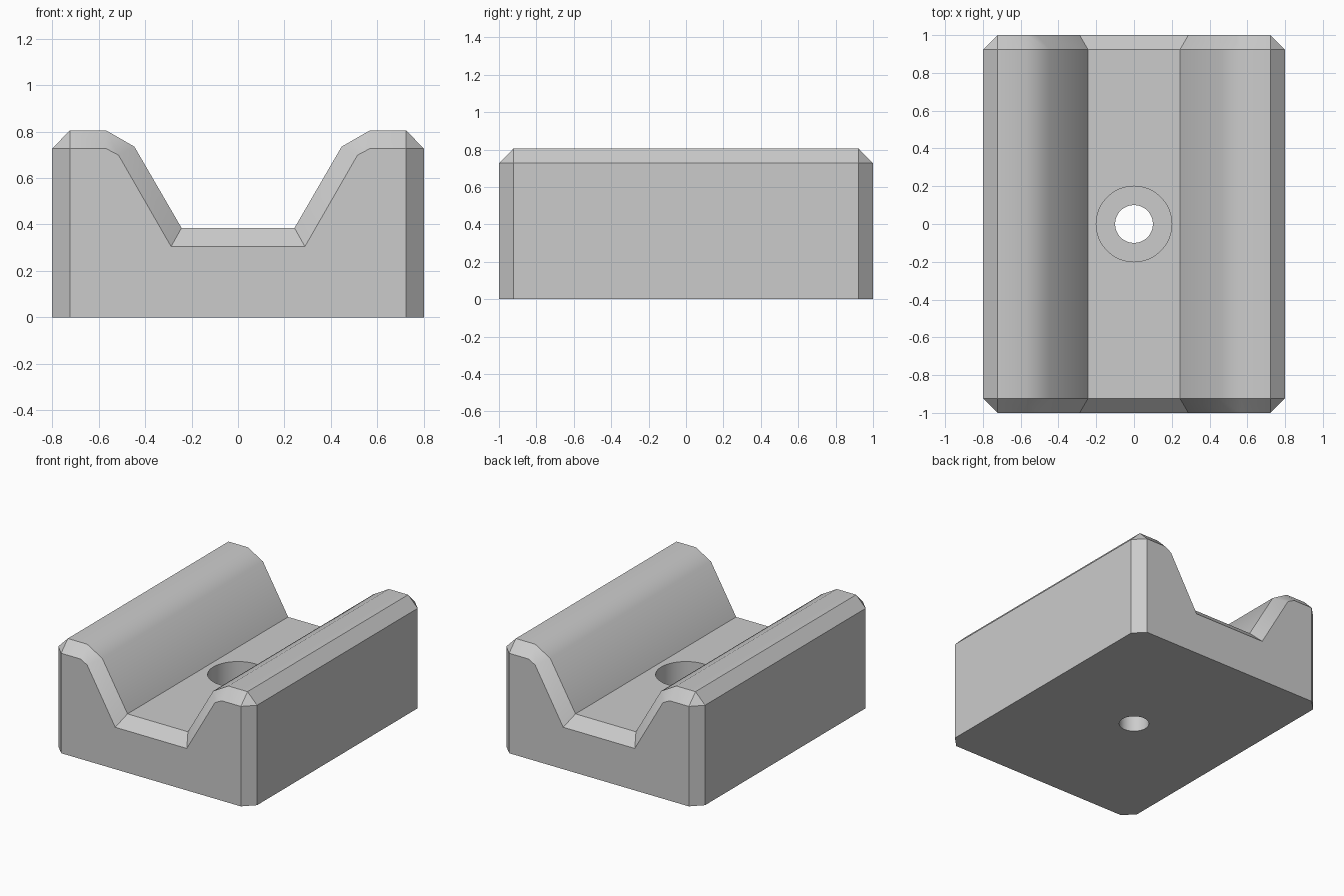
import bpy, bmesh, math

if "Cube" in bpy.data.objects:
    bpy.data.objects.remove(bpy.data.objects["Cube"])

grey = bpy.data.materials.new("plain_grey")
grey.diffuse_color = (0.6, 0.6, 0.6, 1)
grey.use_nodes = True
grey.node_tree.nodes["Principled BSDF"].inputs["Base Color"].default_value = grey.diffuse_color

# Right half of the grooved cross-section (x, z), full size and chamfered end
full = [(0.8, 0), (0.8, 0.727), (0.723, 0.805), (0.568, 0.805), (0.446, 0.735), (0.243, 0.385)]
end = [(0.723, 0), (0.723, 0.727), (0.723, 0.727), (0.568, 0.727), (0.514, 0.698), (0.288, 0.305)]


def mirrored(half):
    return half + [(-x, z) for x, z in reversed(half)]


# Block body: loft the cross-section along y, with chamfered ends
bm = bmesh.new()
rings = [[bm.verts.new((x, y, z)) for x, z in mirrored(half)]
         for half, y in ((end, -1), (full, -0.923), (full, 0.923), (end, 1))]
for a, b in zip(rings, rings[1:]):
    for i in range(len(a)):
        j = (i + 1) % len(a)
        bm.faces.new((a[i], a[j], b[j], b[i]))
bm.faces.new(rings[0])
bm.faces.new(rings[-1])
bmesh.ops.remove_doubles(bm, verts=bm.verts, dist=0.0001)
bmesh.ops.recalc_face_normals(bm, faces=bm.faces)
# Merge the coplanar underside strips
bmesh.ops.dissolve_limit(bm, angle_limit=0.01, verts=bm.verts, edges=bm.edges)
mesh = bpy.data.meshes.new("grooved_block")
bm.to_mesh(mesh)
bm.free()
block = bpy.data.objects.new("grooved_block", mesh)
bpy.context.collection.objects.link(block)
mesh.materials.append(grey)

# Bolt hole and counterbore
for name, radius, bottom, top in (("counterbore", 0.2, 0.185, 0.6), ("bolt_hole", 0.1, -0.2, 0.6)):
    bpy.ops.mesh.primitive_cylinder_add(vertices=64, radius=radius, depth=top - bottom,
                                        location=(0, 0, (top + bottom) / 2))
    cutter = bpy.context.object
    cutter.name = name + "_cutter"
    cutter.hide_render = True
    cutter.data.materials.append(grey)
    mod = block.modifiers.new(name, 'BOOLEAN')
    mod.operation = 'DIFFERENCE'
    mod.solver = 'EXACT'
    mod.object = cutter
    bpy.ops.object.select_all(action='DESELECT')
    block.select_set(True)
    bpy.context.view_layer.objects.active = block
    bpy.ops.object.modifier_apply(modifier=mod.name)
    bpy.data.objects.remove(cutter)

# Smooth the rounded groove lips and bore walls, keep chamfers crisp
bpy.ops.object.shade_smooth_by_angle(angle=math.radians(33))
